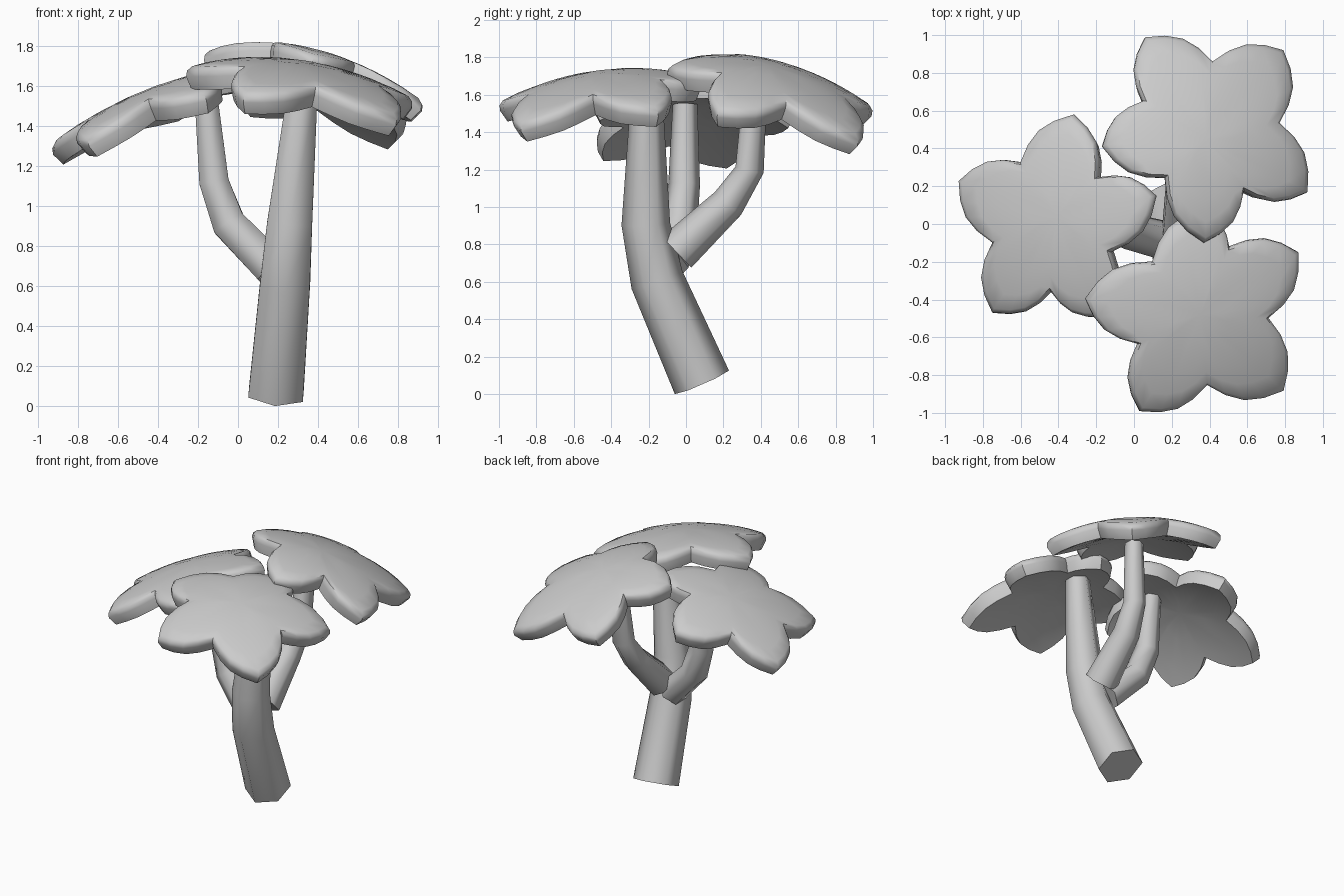
import bpy, bmesh, math
from mathutils import Vector

if "Cube" in bpy.data.objects:
    bpy.data.objects.remove(bpy.data.objects["Cube"], do_unlink=True)

# One plain grey for everything
grey = bpy.data.materials.new("light_grey")
grey.use_nodes = True
COLOUR = (0.6, 0.6, 0.6, 1)
grey.diffuse_color = COLOUR
grey.node_tree.nodes["Principled BSDF"].inputs["Base Color"].default_value = COLOUR


def finish(name, bm, angle):
    bmesh.ops.recalc_face_normals(bm, faces=bm.faces)
    mesh = bpy.data.meshes.new(name)
    bm.to_mesh(mesh)
    bm.free()
    mesh.materials.append(grey)
    obj = bpy.data.objects.new(name, mesh)
    bpy.context.collection.objects.link(obj)
    bpy.ops.object.select_all(action='DESELECT')
    obj.select_set(True)
    bpy.context.view_layer.objects.active = obj
    bpy.ops.object.shade_smooth_by_angle(angle=math.radians(angle))


def bridge(bm, a, b):
    n = len(a)
    for i in range(n):
        bm.faces.new((a[i], a[(i + 1) % n], b[(i + 1) % n], b[i]))


def limb(name, path, sides=6):
    """Tapered tube through (x, y, z, radius) points."""
    bm = bmesh.new()
    pts = [Vector(p[:3]) for p in path]
    rings = []
    for i, p in enumerate(pts):
        d = (pts[min(i + 1, len(pts) - 1)] - pts[max(i - 1, 0)]).normalized()
        u = Vector((0, 1, 0)).cross(d).normalized()
        v = d.cross(u)
        ring = []
        for k in range(sides):
            a = math.tau * (k + 0.5) / sides
            ring.append(bm.verts.new(p + path[i][3] * (u * math.cos(a) + v * math.sin(a))))
        rings.append(ring)
    for a, b in zip(rings, rings[1:]):
        bridge(bm, a, b)
    bm.faces.new(rings[0])
    bm.faces.new(rings[-1])
    finish(name, bm, 70)


def canopy(name, centre, slope, curve, tips, notches, bulge=0.16, steps=4):
    """Domed, tilted slab with five leaf-shaped lobes."""
    cx, cy, cz = centre

    # Lobed outline: each side of a lobe bows outwards between notch and tip
    corners = [Vector(p) for pair in zip(notches, tips) for p in pair]
    outline = []
    for i, a in enumerate(corners):
        b = corners[(i + 1) % len(corners)]
        side = Vector((b.y - a.y, a.x - b.x))
        for s in range(steps):
            t = s / steps
            outline.append(a.lerp(b, t) + side * bulge * math.sin(math.pi * t))

    def point(p, scale, depth):
        x, y = (p.x - cx) * scale, (p.y - cy) * scale
        z = cz + slope[0] * x + slope[1] * y - curve * (x * x + y * y)
        normal = Vector((2 * curve * x - slope[0], 2 * curve * y - slope[1], 1)).normalized()
        return Vector((cx + x, cy + y, z)) - normal * depth

    # Rings run from the crown, round the soft rim, to the underside
    profile = [(0.3, 0), (0.6, 0), (0.8, 0), (0.95, 0.002), (0.998, 0.018),
               (1.018, 0.045), (1.0, 0.115), (0.8, 0.115), (0.4, 0.115)]
    bm = bmesh.new()
    rings = [[bm.verts.new(point(p, s, d)) for p in outline] for s, d in profile]
    for a, b in zip(rings, rings[1:]):
        bridge(bm, a, b)
    middle = Vector((cx, cy))
    for ring, depth in ((rings[0], 0), (rings[-1], 0.115)):
        hub = bm.verts.new(point(middle, 0, depth))
        for i in range(len(ring)):
            bm.faces.new((ring[i], ring[(i + 1) % len(ring)], hub))
    finish(name, bm, 45)


# Trunk and two side branches
limb("trunk", [(0.19, 0.085, 0.063, 0.158), (0.235, -0.155, 0.61, 0.144),
               (0.258, -0.215, 0.91, 0.13), (0.325, -0.21, 1.6, 0.085)])
limb("left_canopy_branch", [(0.17, -0.09, 0.69, 0.105), (-0.045, -0.035, 0.91, 0.097),
                            (-0.12, -0.01, 1.12, 0.085), (-0.16, -0.005, 1.55, 0.066)])
limb("back_canopy_branch", [(0.25, -0.05, 0.76, 0.115), (0.255, 0.225, 1.02, 0.093),
                            (0.28, 0.34, 1.2, 0.077), (0.31, 0.37, 1.64, 0.064)])

# Canopies: lobes listed counter-clockwise, each notch before its tip
canopy("front_canopy", (0.35, -0.48, 1.71), (-0.17, 0.14), 0.35,
       tips=[(0.03, -1.0), (0.80, -0.89), (0.88, -0.15), (0.36, 0.08), (-0.26, -0.40)],
       notches=[(0.02, -0.64), (0.39, -0.86), (0.72, -0.50), (0.51, -0.12), (0.10, -0.20)])
canopy("back_canopy", (0.38, 0.45, 1.755), (-0.25, -0.23), 0.42,
       tips=[(0.38, -0.10), (0.93, 0.17), (0.80, 0.93), (0.06, 1.0), (-0.17, 0.42)],
       notches=[(0.17, 0.25), (0.59, 0.18), (0.78, 0.54), (0.42, 0.87), (0.05, 0.66)])
canopy("left_canopy", (-0.41, 0.04, 1.60), (0.365, 0.0), 0.34,
       tips=[(-0.76, -0.475), (-0.17, -0.50), (0.11, 0.15), (-0.33, 0.585), (-0.94, 0.23)],
       notches=[(-0.76, -0.10), (-0.45, -0.36), (-0.13, -0.15), (-0.20, 0.25), (-0.61, 0.33)])
